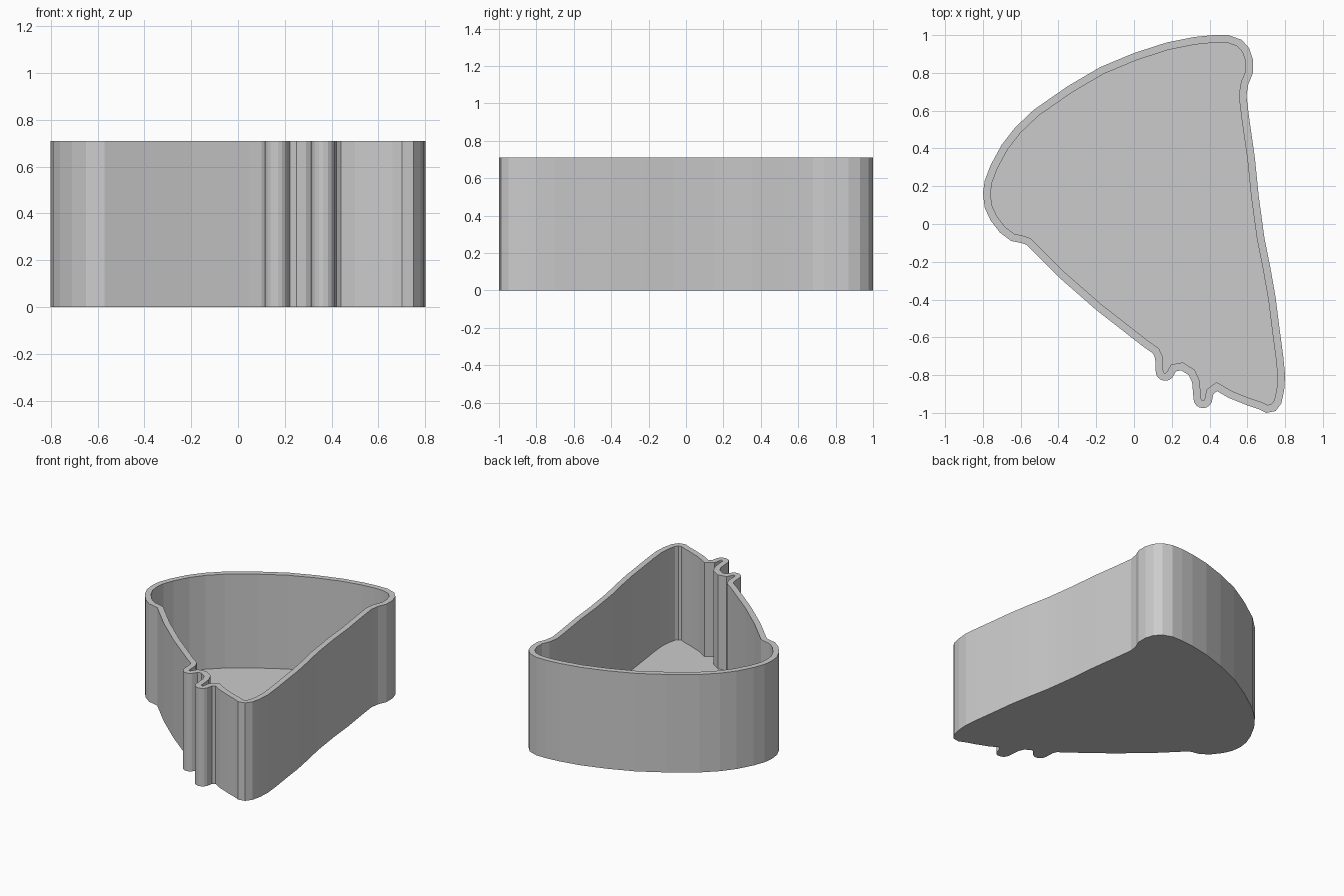
import bpy
import bmesh
import math
from mathutils import Vector

HEIGHT = 0.71
WALL = 0.04
FLOOR = 0.03


def drip_tip(x, y, start):
    """Rounded end of a drip, swept from its right side to its left."""
    radius, steps = 0.05, 8
    tip = []
    for i in range(steps + 1):
        angle = math.radians(start + (-180 - start) * i / steps)
        tip.append((x + radius * math.cos(angle), y + radius * math.sin(angle)))
    return tip


def inset(points, distance):
    """Offset a clockwise closed outline inward with mitred corners."""
    result = []
    for i, point in enumerate(points):
        before = (point - points[i - 1]).normalized()
        after = (points[(i + 1) % len(points)] - point).normalized()
        normal_a = Vector((before.y, -before.x))
        normal_b = Vector((after.y, -after.x))
        miter = (normal_a + normal_b).normalized()
        result.append(point + miter * distance / max(miter.dot(normal_a), 0.5))
    return result


def add_ring(bm, points, z):
    return [bm.verts.new((p.x, p.y, z)) for p in points]


def bridge(bm, ring_a, ring_b):
    for i in range(len(ring_a)):
        bm.faces.new((ring_a[i - 1], ring_a[i], ring_b[i], ring_b[i - 1]))


# Remove the default object
default = bpy.data.objects.get("Cube")
if default:
    bpy.data.objects.remove(default, do_unlink=True)

# Wedge outline, clockwise from the crust end
right_side = [
    (0.42, 1), (0.5, 1), (0.57, 0.975), (0.61, 0.93), (0.63, 0.87),
    (0.63, 0.8), (0.605, 0.74), (0.595, 0.68), (0.61, 0.56), (0.64, 0.35),
    (0.66, 0.15), (0.69, -0.07), (0.72, -0.22), (0.75, -0.39),
    (0.77, -0.55), (0.79, -0.7), (0.8, -0.8), (0.795, -0.88),
    (0.78, -0.95), (0.75, -0.99), (0.7, -1), (0.66, -0.98),
    (0.6, -0.96), (0.5, -0.92), (0.44, -0.885), (0.42, -0.9),
]
between_drips = [(0.308, -0.84), (0.29, -0.8), (0.25, -0.775), (0.222, -0.78)]
left_side = [
    (0.112, -0.71), (0.1, -0.685), (0.05, -0.65), (-0.2, -0.455),
    (-0.4, -0.28), (-0.57, -0.11), (-0.6, -0.1), (-0.65, -0.09),
    (-0.71, -0.045), (-0.76, 0.02), (-0.79, 0.085), (-0.8, 0.16),
    (-0.79, 0.23), (-0.76, 0.31), (-0.7, 0.42), (-0.63, 0.51),
    (-0.53, 0.605), (-0.35, 0.73), (-0.18, 0.83), (0, 0.905),
    (0.17, 0.96), (0.32, 0.99),
]
outline = [Vector(p) for p in (
    right_side + drip_tip(0.365, -0.925, 0) + between_drips
    + drip_tip(0.165, -0.78, -25) + left_side)]
inner_outline = inset(outline, WALL)

# Open tray: base, outer wall, rim, inner wall and floor
bm = bmesh.new()
rings = [
    add_ring(bm, outline, 0),
    add_ring(bm, outline, HEIGHT),
    add_ring(bm, inner_outline, HEIGHT),
    add_ring(bm, inner_outline, FLOOR),
]
for lower, upper in zip(rings, rings[1:]):
    bridge(bm, lower, upper)
caps = [bm.faces.new(rings[0]), bm.faces.new(rings[-1])]
bmesh.ops.recalc_face_normals(bm, faces=bm.faces[:])
bmesh.ops.triangulate(bm, faces=caps)

mesh = bpy.data.meshes.new("slice_tray")
bm.to_mesh(mesh)
bm.free()
tray = bpy.data.objects.new("slice_tray", mesh)
bpy.context.collection.objects.link(tray)

# Plain grey finish
grey = bpy.data.materials.new("plain grey")
grey.use_nodes = True
colour = (0.6, 0.6, 0.6, 1)
grey.diffuse_color = colour
for node in grey.node_tree.nodes:
    if node.type == "BSDF_PRINCIPLED":
        node.inputs["Base Color"].default_value = colour
mesh.materials.append(grey)
